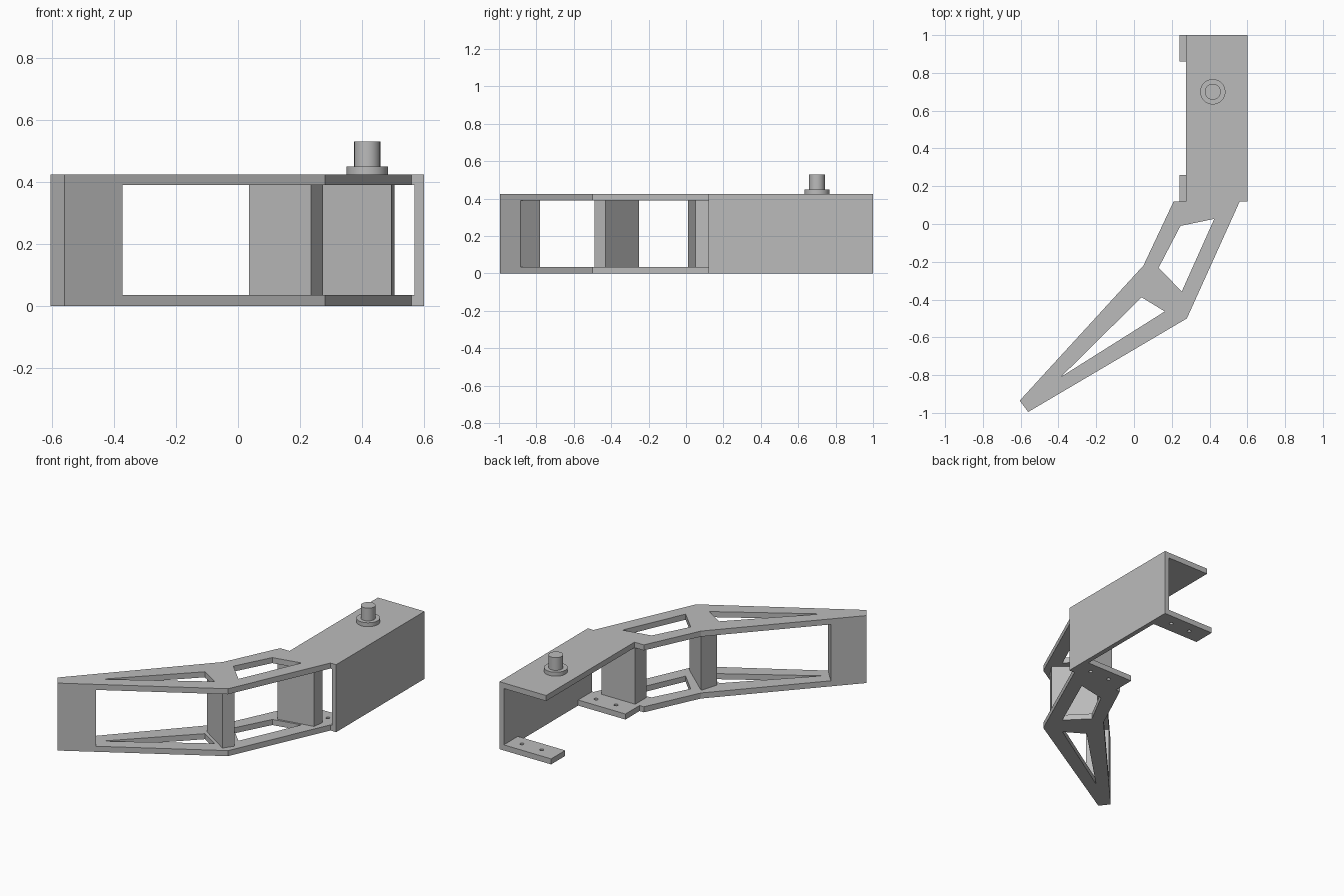
import bpy, bmesh, math
from mathutils import Vector

if "Cube" in bpy.data.objects:
    bpy.data.objects.remove(bpy.data.objects["Cube"])

HEIGHT, THICK = 0.425, 0.035
UPPER = HEIGHT - THICK

grey = bpy.data.materials.new("plain grey")
grey.use_nodes = True
grey.diffuse_color = (0.5, 0.5, 0.5, 1)
grey.node_tree.nodes["Principled BSDF"].inputs["Base Color"].default_value = (0.5, 0.5, 0.5, 1)


def circle(cx, cy, r, n):
    return [(cx + r * math.cos(2 * math.pi * i / n), cy + r * math.sin(2 * math.pi * i / n)) for i in range(n)]


def prism(name, outline, z0, z1, holes=()):
    """Extrude a flat outline, with optional openings, from z0 to z1."""
    bm = bmesh.new()
    edges = []
    for loop in [outline, *holes]:
        vs = [bm.verts.new((x, y, z0)) for x, y in loop]
        edges += [bm.edges.new((vs[i - 1], vs[i])) for i in range(len(vs))]
    if holes:
        bmesh.ops.triangle_fill(bm, edges=edges, use_beauty=True, use_dissolve=False, normal=(0, 0, 1))
    else:
        bm.faces.new(vs)
    top = bmesh.ops.extrude_face_region(bm, geom=bm.faces[:], use_keep_orig=True)
    bmesh.ops.translate(bm, vec=Vector((0, 0, z1 - z0)),
                        verts=[g for g in top["geom"] if isinstance(g, bmesh.types.BMVert)])
    bmesh.ops.recalc_face_normals(bm, faces=bm.faces[:])
    mesh = bpy.data.meshes.new(name)
    bm.to_mesh(mesh)
    bm.free()
    mesh.materials.append(grey)
    obj = bpy.data.objects.new(name, mesh)
    bpy.context.collection.objects.link(obj)
    return obj


def rect(x0, x1, y0, y1):
    return [(x0, y0), (x1, y0), (x1, y1), (x0, y1)]


# Bent arm outline and its two lightening openings, shared by both plates
arm = [(0.56, 0.12), (0.28, -0.5), (-0.56, -0.995), (-0.605, -0.935), (0.05, -0.22), (0.21, 0.12)]
windows = [[(0.425, 0.027), (0.246, -0.01), (0.13, -0.232), (0.253, -0.357)],
           [(0.04, -0.388), (0.163, -0.463), (-0.385, -0.808)]]


def screw_holes(y):
    return [circle(x, y, 0.012, 16) for x in (0.355, 0.493)]


# Upper plate with channel roof, lower plate with its mounting tab
prism("upper_plate", arm + [(0.275, 0.12), (0.275, 1), (0.6, 1), (0.6, 0.12)], UPPER, HEIGHT, windows)
prism("lower_plate", arm + [(0.24, 0.12), (0.24, 0.26), (0.57, 0.26), (0.57, 0.12)], 0, THICK,
      windows + screw_holes(0.19))
prism("rear_tab", rect(0.24, 0.57, 0.86, 1), 0, THICK, screw_holes(0.93))

# Channel side wall
prism("side_wall", rect(0.57, 0.6, 0.12, 1), 0, UPPER)

# Uprights joining the plates
prism("tip_block", [(-0.56, -0.995), (-0.372, -0.884), (-0.463, -0.78), (-0.605, -0.935)], THICK, UPPER)
prism("middle_strut", [(0.035, -0.36), (0.235, -0.49), (0.275, -0.43), (0.07, -0.25)], THICK, UPPER)
prism("inner_post", [(0.27, 0.01), (0.495, 0.05), (0.505, 0.12), (0.27, 0.12)], THICK, UPPER)

# Pivot pin on its collar
for name, r, z0, z1 in (("pin_collar", 0.067, HEIGHT, 0.45), ("pivot_pin", 0.042, 0.45, 0.53)):
    pin = prism(name, circle(0.417, 0.7, r, 48), z0, z1)
    bpy.context.view_layer.objects.active = pin
    pin.select_set(True)
    bpy.ops.object.shade_smooth_by_angle(angle=math.radians(30))
    pin.select_set(False)
